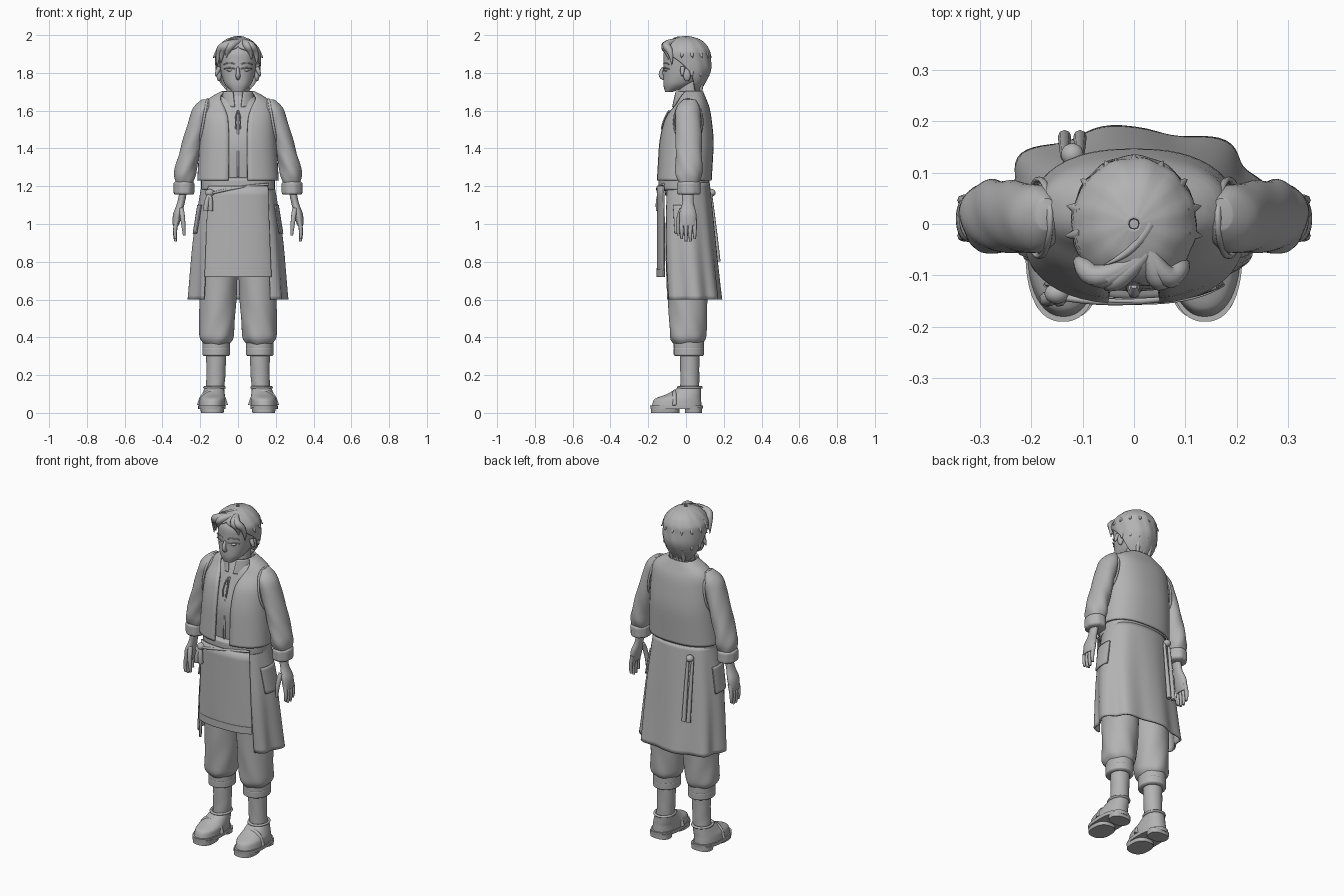
import bpy, bmesh, math

if "Cube" in bpy.data.objects:
    bpy.data.objects.remove(bpy.data.objects["Cube"])

GREY = (.45, .45, .45, 1)
SIDES = (1, -1)
material = bpy.data.materials.new("plain grey")
material.use_nodes = True
material.diffuse_color = GREY
material.node_tree.nodes["Principled BSDF"].inputs["Base Color"].default_value = GREY


def finish(ob, name):
    """Name the part, colour it and smooth all but its sharp edges."""
    ob.name = name
    ob.data.materials.clear()
    ob.data.materials.append(material)
    bpy.ops.object.select_all(action='DESELECT')
    ob.select_set(True)
    bpy.context.view_layer.objects.active = ob
    bpy.ops.object.shade_smooth_by_angle(angle=math.radians(50))


def tier(z, wide, deep, x=0, y=0, gap=0):
    """One level of a loft: half width, half depth, centre, and half of the front opening in degrees."""
    return (z, wide, deep, x, y, gap)


def slope(before, here, after):
    p, q = here - before, after - here
    return 2 * p * q / (p + q) if p * q > 0 else 0


def smooth_tiers(tiers, steps=5):
    """Fill in levels between the given ones without overshoot."""
    last = len(tiers) - 1
    result = []
    for i in range(last):
        a, b = tiers[i], tiers[i + 1]
        before, after = tiers[max(i - 1, 0)], tiers[min(i + 2, last)]
        for k in range(steps):
            t = k / steps
            ease = t * t * (3 - 2 * t)
            result.append([u + (v - u) * ease + slope(o, u, v) * t * (1 - t) ** 2
                           - slope(u, v, w) * t * t * (1 - t)
                           for o, u, v, w in zip(before, a, b, after)])
    return result + [tiers[last]]


def loft(name, *tiers, side=1, power=1, thick=0, fold=0, folds=8, twist=10, turn=0, segments=48):
    """Skin over levels; a negative gap leaves only a front piece, which turn moves around."""
    bm = bmesh.new()
    rows = []
    levels = smooth_tiers(tiers)
    for i, (z, wide, deep, cx, cy, gap) in enumerate(levels):
        start = gap
        end = -gap if gap < 0 else 360 - gap
        row = []
        for k in range(segments + 1):
            a = math.radians(turn + start + (end - start) * k / segments)
            s, c = math.sin(a), math.cos(a)
            swell = 1 + fold * i / len(levels) * math.sin(folds * a + twist * z)
            x = cx + wide * swell * math.copysign(abs(s) ** power, s)
            y = cy - deep * swell * math.copysign(abs(c) ** power, c)
            row.append(bm.verts.new((side * x, y, z)))
        rows.append(row)
    for low, high in zip(rows, rows[1:]):
        for k in range(segments):
            bm.faces.new((low[k], low[k + 1], high[k + 1], high[k]))
    if not thick:
        for row in (rows[0], rows[-1]):
            bm.faces.new(row[:-1])
    bmesh.ops.remove_doubles(bm, verts=bm.verts, dist=.0002)
    bmesh.ops.recalc_face_normals(bm, faces=bm.faces)
    mesh = bpy.data.meshes.new(name)
    bm.to_mesh(mesh)
    bm.free()
    ob = bpy.data.objects.new(name, mesh)
    bpy.context.collection.objects.link(ob)
    if thick:
        cloth = ob.modifiers.new("cloth", 'SOLIDIFY')
        cloth.thickness, cloth.offset = thick, 0
    finish(ob, name)


def band(name, z, height, wide, deep, **place):
    """Soft closed ring of cloth; place holds its centre."""
    shape = {key: place.pop(key) for key in ("x", "y") if key in place}
    ends = [tier(z + e * height / 2, wide * .85, deep * .85, **shape) for e in SIDES]
    middle = [tier(z + e * height / 3, wide, deep, **shape) for e in SIDES]
    loft(name, ends[0], *middle, ends[1], **place)


def tube(name, points, radii, side=1):
    """Round strand with its own radius at each point."""
    curve = bpy.data.curves.new(name, 'CURVE')
    curve.dimensions, curve.bevel_depth, curve.bevel_resolution = '3D', 1, 2
    curve.use_fill_caps = True
    spline = curve.splines.new('NURBS')
    spline.points.add(len(points) - 1)
    for i, (x, y, z) in enumerate(points):
        spline.points[i].co = (side * x, y, z, 1)
        spline.points[i].radius = radii[i] if isinstance(radii, tuple) else radii
    spline.use_endpoint_u, spline.order_u, spline.resolution_u = True, 3, 6
    ob = bpy.data.objects.new(name, curve)
    bpy.context.collection.objects.link(ob)
    bpy.ops.object.select_all(action='DESELECT')
    ob.select_set(True)
    bpy.context.view_layer.objects.active = ob
    bpy.ops.object.convert(target='MESH')
    finish(bpy.context.object, name)


def ball(name, place, size):
    bpy.ops.mesh.primitive_uv_sphere_add(segments=20, ring_count=12, location=place)
    bpy.context.object.scale = size
    finish(bpy.context.object, name)


def hoop(name, place, radius, stretch, tilt=0):
    bpy.ops.mesh.primitive_torus_add(major_radius=radius, minor_radius=.007, location=place,
                                     rotation=(0, math.radians(tilt), 0), minor_segments=8)
    bpy.context.object.scale = stretch
    finish(bpy.context.object, name)


# Head, neck and face
loft("head", tier(1.7, y=-.09, wide=.03, deep=.02), tier(1.74, y=-.04, wide=.07, deep=.08),
     tier(1.8, y=-.01, wide=.09, deep=.11), tier(1.9, wide=.1, deep=.12),
     tier(1.98, wide=.04, deep=.05), power=.9)
loft("neck", tier(1.6, y=.02, wide=.08, deep=.07), tier(1.68, y=.02, wide=.06, deep=.06),
     tier(1.78, y=.02, wide=.06, deep=.06))
tube("nose", [(0, -.12, 1.83), (0, -.15, 1.78), (0, -.11, 1.77)], (.006, .016, .01))
for z in (1.738, 1.746):
    tube("lip", [(-.03, -.1, z), (0, -.132, z), (.03, -.1, z)], (.002, .006, .002))
for s in SIDES:
    ball("eye", (s * .04, -.104, 1.815), (.02, .012, .008))
    ball("ear", (s * .1, .005, 1.79), (.014, .02, .034))
    for name, z in (("eyelid", 1.82), ("eyebrow", 1.845)):
        tube(name, [(.015, -.117, z), (.045, -.122, z + .015), (.075, -.09, z)], .003, s)

# Hair cap, swept fringe and loose tufts
loft("hair", tier(1.7, y=.035, wide=.05, deep=.035, gap=110), tier(1.76, y=.015, wide=.1, deep=.09, gap=105),
     tier(1.83, y=.01, wide=.115, deep=.12, gap=85), tier(1.9, wide=.118, deep=.125, gap=45),
     tier(1.94, wide=.1, deep=.11), tier(1.975, wide=.06, deep=.07), tier(1.992, wide=.01, deep=.01),
     thick=.008, fold=.03, folds=12, twist=25)
for x in (-.11, -.09, -.06, .07, .1):
    y, tip = -.135 + abs(x) * .6, 1.94 - abs(x)
    tube("fringe_lock", [(.03, -.05, 1.97), (x * .6, -.12, 1.955), (x, y, 1.91), (x, y, tip)],
         (.012, .024, .018, .001))
for angle in range(80, 281, 25):
    s, c = math.sin(math.radians(angle)), -math.cos(math.radians(angle))
    for z, reach in ((1.9, .135), (1.8, .12)):
        tube("loose_tuft", [(s * .1, c * .1, z + .03), (s * .115, c * .12, z), (s * reach, c * reach, z - .02)],
             (.012, .014, .001))
for x in (-.04, 0, .04):
    tube("nape_tuft", [(x, .09, 1.77), (x, .07, 1.73), (x, .085, 1.69)], (.015, .018, .001))
tube("forelock", [(.03, 0, 1.98), (0, -.06, 1.99), (-.06, -.08, 1.97)], (.012, .01, .001))

# Shirt, collar, placket and neck ties
loft("shirt", tier(1.15, wide=.18, deep=.11), tier(1.4, y=-.01, wide=.18, deep=.12),
     tier(1.58, y=.01, wide=.17, deep=.095), tier(1.68, y=.02, wide=.08, deep=.06), power=.85, fold=.015)
loft("collar", tier(1.62, y=.01, wide=.09, deep=.08, gap=10), tier(1.7, y=.015, wide=.075, deep=.07, gap=20),
     thick=.01)
tube("placket", [(0, -.08, 1.6), (0, -.13, 1.5), (0, -.13, 1.25)], .006)
for s in SIDES:
    tube("neck_tie", [(0, -.09, 1.6), (.02, -.12, 1.56), (.01, -.13, 1.5)], .004, s)

# Open vest
loft("vest", tier(1.23, y=-.01, wide=.21, deep=.14, gap=10), tier(1.4, wide=.2, deep=.14, gap=10),
     tier(1.55, y=.01, wide=.19, deep=.12, gap=12), tier(1.64, y=.03, wide=.17, deep=.08, gap=25),
     tier(1.7, y=.03, wide=.08, deep=.055, gap=60), power=.82, thick=.012)

# Arms
for s in SIDES:
    hoop("armhole_trim", (s * .184, .012, 1.54), .1, (1.2, .75, 1), tilt=s * 80)
    loft("sleeve", tier(1.66, x=.17, y=.02, wide=.02, deep=.03), tier(1.6, x=.19, y=.01, wide=.055, deep=.065),
         tier(1.4, x=.25, y=.015, wide=.055, deep=.07), tier(1.27, x=.28, y=.015, wide=.058, deep=.07),
         tier(1.2, x=.285, y=.015, wide=.04, deep=.045), side=s, fold=.06, folds=4, twist=40)
    band("sleeve_cuff", 1.19, .07, x=.286, y=.015, wide=.055, deep=.063, side=s, fold=.03)
    loft("hand", tier(1.2, x=.285, y=.01, wide=.02, deep=.03), tier(1.12, x=.3, y=.01, wide=.02, deep=.03),
         tier(1.05, x=.32, y=.01, wide=.024, deep=.045), tier(.99, x=.33, y=.01, wide=.015, deep=.042), side=s)
    for n in range(4):
        y = (n - 1) * .023
        tip = .9 + abs(n - 1.5) * .015
        tube("finger", [(.32, y, 1.03), (.34, y, .97), (.33, y, tip)], (.011, .013, .007), s)
    tube("thumb", [(.3, -.02, 1.08), (.29, -.05, 1.02), (.285, -.04, .94)], (.014, .015, .007), s)

# Wrapped skirt, front apron, waistband and pockets
loft("back_skirt", tier(1.22, wide=.185, deep=.12, gap=40), tier(.9, y=.01, wide=.23, deep=.14, gap=40),
     tier(.6, y=.03, wide=.25, deep=.15, gap=40), power=.85, thick=.01, fold=.06, twist=1, segments=80)
loft("front_apron", tier(1.2, y=-.03, wide=.2, deep=.12, gap=-48), tier(.72, y=-.02, wide=.22, deep=.13, gap=-48),
     power=.8, thick=.008, fold=.01)
loft("apron_hem", tier(.76, y=-.02, wide=.222, deep=.134, gap=-48), tier(.72, y=-.02, wide=.222, deep=.134, gap=-48),
     power=.8, thick=.006)
band("waistband", 1.21, .07, y=-.01, wide=.195, deep=.135, power=.85)
for s in SIDES:
    loft("pocket", tier(1.1, wide=.212, deep=.14, gap=-20), tier(.95, y=.01, wide=.236, deep=.15, gap=-18),
         power=.85, thick=.008, side=s, turn=85)

# Knot at the front, ties at the back
tube("waist_fold", [(-.15, -.14, 1.16), (0, -.17, 1.2), (.16, -.12, 1.21)], .007)
ball("front_knot", (-.15, -.135, 1.165), (.024, .02, .02))
ball("rear_knot", (-.12, .135, 1.165), (.022, .022, .02))
for x in (-.17, -.145):
    tube("front_tail", [(-.15, -.14, 1.16), (x, -.15, 1.12), (x, -.145, 1.07)], (.01, .016, .014))
for x in (-.135, -.105):
    tube("rear_tie", [(x, .13, 1.16), (x, .15, 1), (x, .17, .8)], (.008, .011, .013))

# Legs and shoes
for s in SIDES:
    loft("trouser_leg", tier(1.15, x=.09, wide=.09, deep=.1), tier(.8, x=.1, y=.01, wide=.1, deep=.11),
         tier(.5, x=.11, y=.01, wide=.095, deep=.1), tier(.4, x=.115, y=.01, wide=.09, deep=.095),
         tier(.36, x=.115, y=.01, wide=.06, deep=.07), side=s, fold=.04, folds=5, twist=25)
    for z in (.36, .325):
        band("trouser_cuff", z, .05, x=.115, y=.015, wide=.073, deep=.08, side=s)
    loft("stocking", tier(.36, x=.115, y=.02, wide=.055, deep=.055), tier(.2, x=.117, y=.02, wide=.05, deep=.05),
         tier(.08, x=.125, y=.02, wide=.048, deep=.05), side=s, fold=.04, folds=3, twist=60)
    loft("sole", tier(.02, x=.138, y=-.05, wide=.073, deep=.138), tier(.04, x=.138, y=-.05, wide=.073, deep=.14),
         power=.85, side=s)
    for name, y, deep in (("heel", .04, .045), ("fore_sole", -.11, .075)):
        loft(name, tier(0, x=.136, y=y, wide=.06, deep=deep), tier(.03, x=.136, y=y, wide=.064, deep=deep),
             power=.8, side=s)
    loft("shoe", tier(.03, x=.138, y=-.05, wide=.07, deep=.132), tier(.07, x=.135, y=-.045, wide=.068, deep=.125),
         tier(.1, x=.13, y=-.01, wide=.06, deep=.09), tier(.135, x=.125, y=.02, wide=.05, deep=.06),
         power=.9, side=s)
    arch = [math.pi * k / 6 for k in range(7)]
    tube("shoe_strap", [(.135 + .07 * math.cos(a), -.06, .04 + .075 * math.sin(a)) for a in arch], .012, s)
    hoop("shoe_rim", (s * .125, .02, .135), .053, (1, 1.15, 1))
